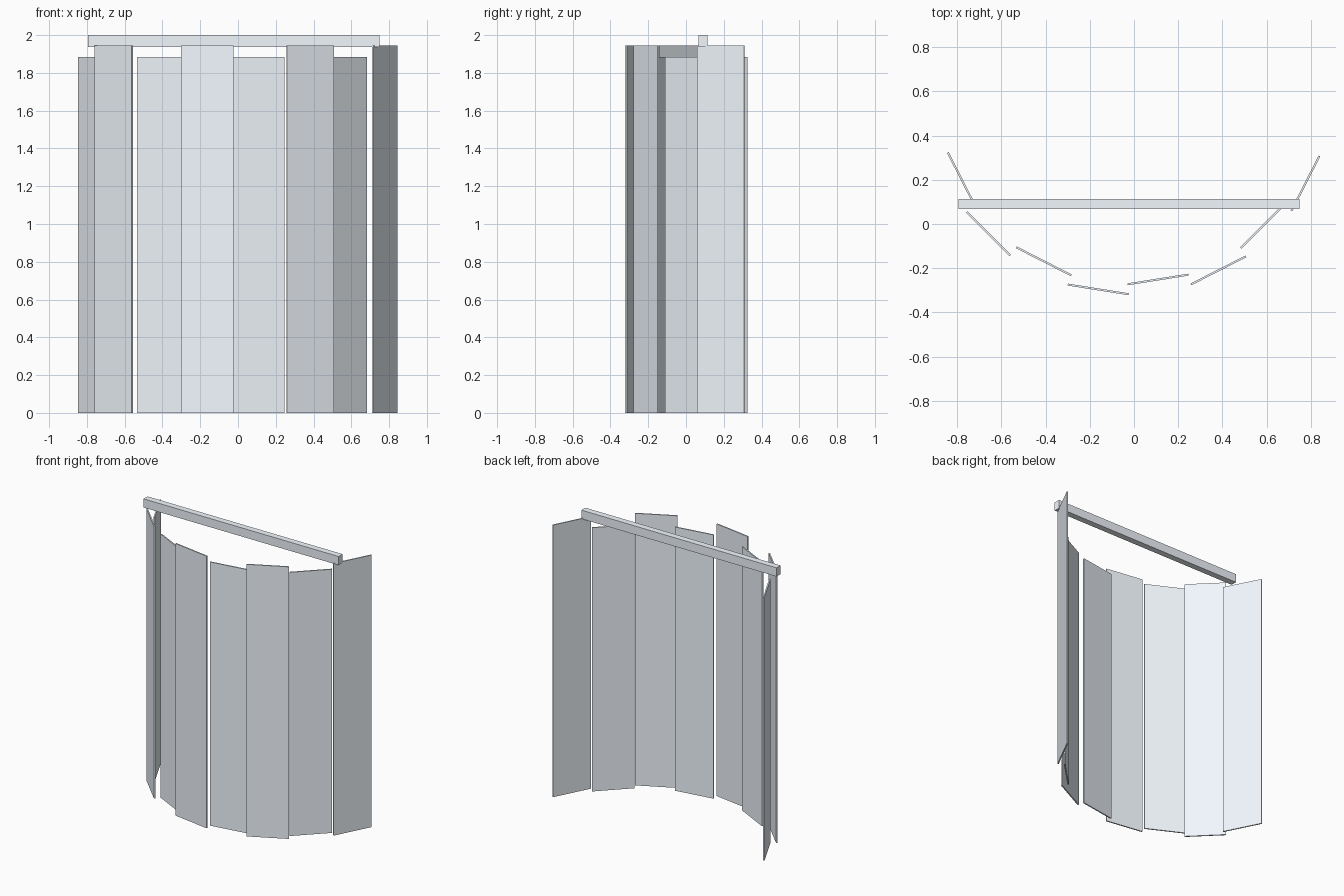
import bpy, math

if "Cube" in bpy.data.objects:
    bpy.data.objects.remove(bpy.data.objects["Cube"])

# pale, faintly blue painted finish
pale = bpy.data.materials.new("pale_finish")
pale.diffuse_color = (0.89, 0.945, 1.0, 1)
pale.use_nodes = True
pale.node_tree.nodes["Principled BSDF"].inputs["Base Color"].default_value = pale.diffuse_color


def box(name, size, loc, angle=0):
    bpy.ops.mesh.primitive_cube_add(size=1, location=loc, rotation=(0, 0, math.radians(angle)))
    ob = bpy.context.object
    ob.name = name
    ob.scale = size
    bpy.ops.object.transform_apply(location=False, rotation=False, scale=True)
    ob.data.materials.append(pale)
    return ob


# curved curtain of flat slats, alternately short and tall, 18 degrees apart
centres = [(-0.779, 0.199), (-0.658, -0.044), (-0.408, -0.169), (-0.162, -0.296),
           (0.109, -0.251), (0.382, -0.21), (0.582, -0.01), (0.776, 0.184)]
for i, (x, y) in enumerate(centres):
    height = 1.945 if i % 2 else 1.885
    box(f"curved_slat_{i + 1}", (0.279, 0.009, height), (x, y, height / 2), -63 + 18 * i)

# straight rail across the top
box("top_rail", (1.543, 0.045, 0.062), (-0.023, 0.09, 1.969))
